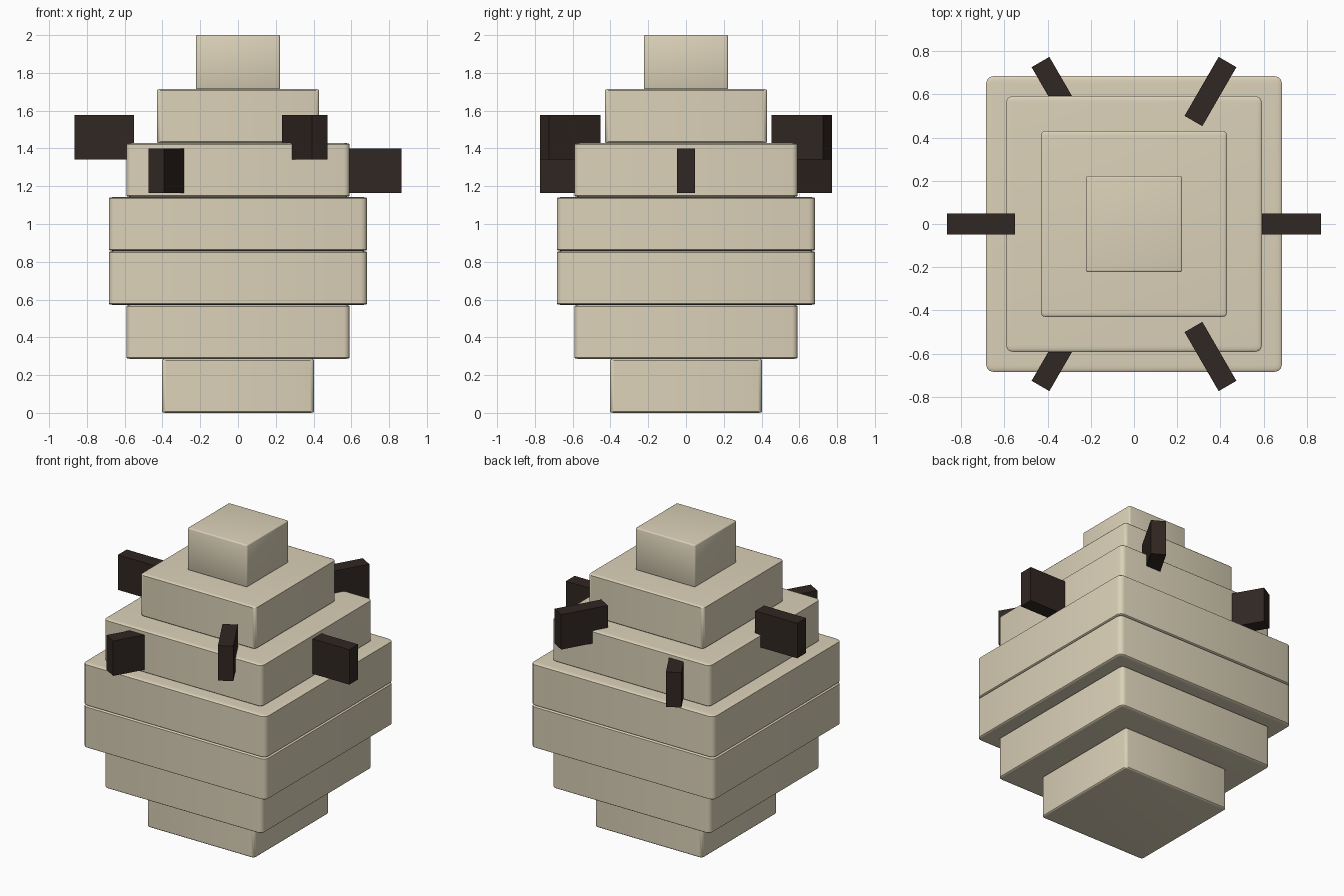
import bpy, bmesh
from math import radians, cos, sin

if "Cube" in bpy.data.objects:
    bpy.data.objects.remove(bpy.data.objects["Cube"])


def material(name, color):
    m = bpy.data.materials.new(name)
    m.diffuse_color = color
    m.use_nodes = True
    m.node_tree.nodes["Principled BSDF"].inputs["Base Color"].default_value = m.diffuse_color
    return m


STRAW = material("pale_straw", (0.71, 0.64, 0.48, 1))
DARK = material("dark_brown", (0.03, 0.02, 0.016, 1))


def block(name, size, location, mat, angle=0.0, bevel=0.0):
    """Unit cube, optionally edge-rounded, then stretched to size."""
    bm = bmesh.new()
    bmesh.ops.create_cube(bm, size=1)
    if bevel:
        bmesh.ops.bevel(bm, geom=bm.edges[:], offset=bevel, segments=3,
                        profile=0.5, affect='EDGES')
    bmesh.ops.scale(bm, vec=size, verts=bm.verts)
    mesh = bpy.data.meshes.new(name)
    bm.to_mesh(mesh)
    bm.free()
    mesh.materials.append(mat)
    ob = bpy.data.objects.new(name, mesh)
    bpy.context.collection.objects.link(ob)
    ob.location = location
    ob.rotation_euler.z = angle
    if bevel:
        bpy.context.view_layer.objects.active = ob
        ob.select_set(True)
        bpy.ops.object.shade_smooth_by_angle(angle=radians(35))
        ob.select_set(False)
    return ob


# Seven stacked square tiers of equal height
half_widths = [0.402, 0.591, 0.684, 0.684, 0.591, 0.43, 0.223]
h = 2 / 7
for i, r in enumerate(half_widths):
    block(f"tier_{i + 1}", (2 * r, 2 * r, h), (0, 0, (i + 0.5) * h),
          STRAW, bevel=0.025)

# Six radial slabs, alternating low and high
R_IN, R_OUT = 0.55, 0.865
mid = (R_IN + R_OUT) / 2
for i in range(6):
    a = radians(60 * i)
    z = 1.46 if i % 2 else 1.282
    block(f"radial_slab_{i + 1}", (R_OUT - R_IN, 0.095, 0.236),
          (mid * cos(a), mid * sin(a), z), DARK, angle=a)
